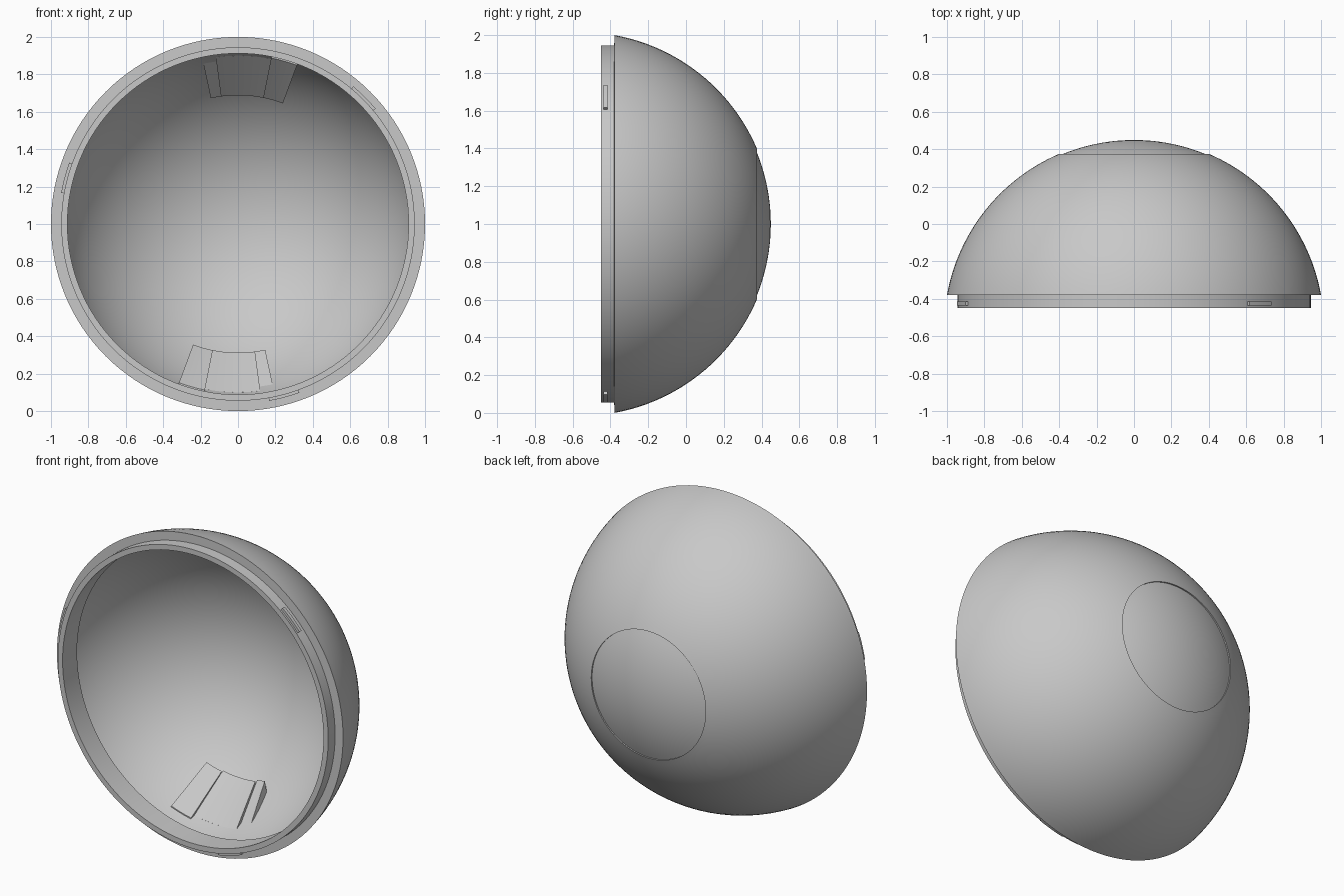
import bpy, bmesh, math

old = bpy.data.objects.get("Cube")
if old:
    bpy.data.objects.remove(old)

grey = bpy.data.materials.new("plain_grey")
grey.use_nodes = True
COLOUR = (0.58, 0.58, 0.58, 1)
grey.diffuse_color = COLOUR
grey.node_tree.nodes["Principled BSDF"].inputs["Base Color"].default_value = COLOUR

CENTRE_Y = -0.559   # centre of the dome spheres along the axis
INNER_R = 0.975


def sphere_arc(radius, r_from, r_to, steps):
    """Profile points (r, y) on a sphere between two distances from the axis."""
    a, b = math.asin(r_from / radius), math.asin(r_to / radius)
    angles = [a + (b - a) * i / steps for i in range(steps + 1)]
    return [(radius * math.sin(t), CENTRE_Y + radius * math.cos(t)) for t in angles]


def sweep(name, profile, start, end, steps, closed):
    """Sweep an (r, y) profile around the dome axis between two angles."""
    full = abs(end - start) >= 360
    bm = bmesh.new()
    rings = []
    for i in range(steps if full else steps + 1):
        t = math.radians(start + (end - start) * i / steps)
        rings.append([bm.verts.new((r * math.cos(t), y, 1 + r * math.sin(t)))
                      for r, y in profile])
    n = len(profile)
    for i in range(steps):
        a, b = rings[i], rings[(i + 1) % len(rings)]
        for j in range(n if closed else n - 1):
            k = (j + 1) % n
            bm.faces.new((a[j], a[k], b[k], b[j]))
    if not full:
        bm.faces.new(rings[0])
        bm.faces.new(rings[-1])
    bmesh.ops.remove_doubles(bm, verts=bm.verts, dist=1e-5)
    bmesh.ops.dissolve_degenerate(bm, edges=bm.edges, dist=1e-6)
    bmesh.ops.recalc_face_normals(bm, faces=bm.faces)
    mesh = bpy.data.meshes.new(name)
    bm.to_mesh(mesh)
    bm.free()
    mesh.materials.append(grey)
    obj = bpy.data.objects.new(name, mesh)
    bpy.context.collection.objects.link(obj)
    bpy.ops.object.select_all(action="DESELECT")
    obj.select_set(True)
    bpy.context.view_layer.objects.active = obj
    bpy.ops.object.shade_smooth_by_angle(angle=math.radians(20))


# Hollow dome: recessed cap, outer skin, lip ring with an inner ledge, thin inner skin
LEDGE_Y = -0.305
ledge_r = math.sqrt(INNER_R ** 2 - (LEDGE_Y - CENTRE_Y) ** 2)
profile = sphere_arc(1.008, 0, 0.40, 12)
profile += sphere_arc(1.016, 0.40, 1.0, 28)
profile += [(0.945, -0.38), (0.945, -0.449), (0.912, -0.449), (0.912, LEDGE_Y)]
profile += sphere_arc(INNER_R, ledge_r, 0, 36)
sweep("dome_shell", profile, 0, 360, 128, False)

# Three small locking tabs around the lip
tab = [(0.93, -0.437), (0.96, -0.437), (0.96, -0.415), (0.93, -0.415)]
for i in range(3):
    mid = 45 + 120 * i
    sweep(f"lip_tab_{i + 1}", tab, mid - 5, mid + 5, 6, True)

# Ramped clips inside, stepping down sideways and repeated half a turn apart:
# start angle, end angle, ramp foot (r, y), depth of the ramp tip
pieces = {
    "side_ramp": (-110.4, -101.3, (0.905, -0.215), 0.03),
    "wide_ramp": (-101.3, -82.4, (0.90, -0.185), 0.042),
    "thin_ramp": (-82.4, -77.8, (0.879, -0.135), 0.06),
}
for side, turn in (("lower", 0), ("upper", 180)):
    for part, (a, b, foot, tip_y) in pieces.items():
        ramp = [foot, (0.688, tip_y), (0.78, tip_y), (foot[0] + 0.02, foot[1])]
        sweep(f"{side}_{part}", ramp, a + turn, b + turn, 8, True)
